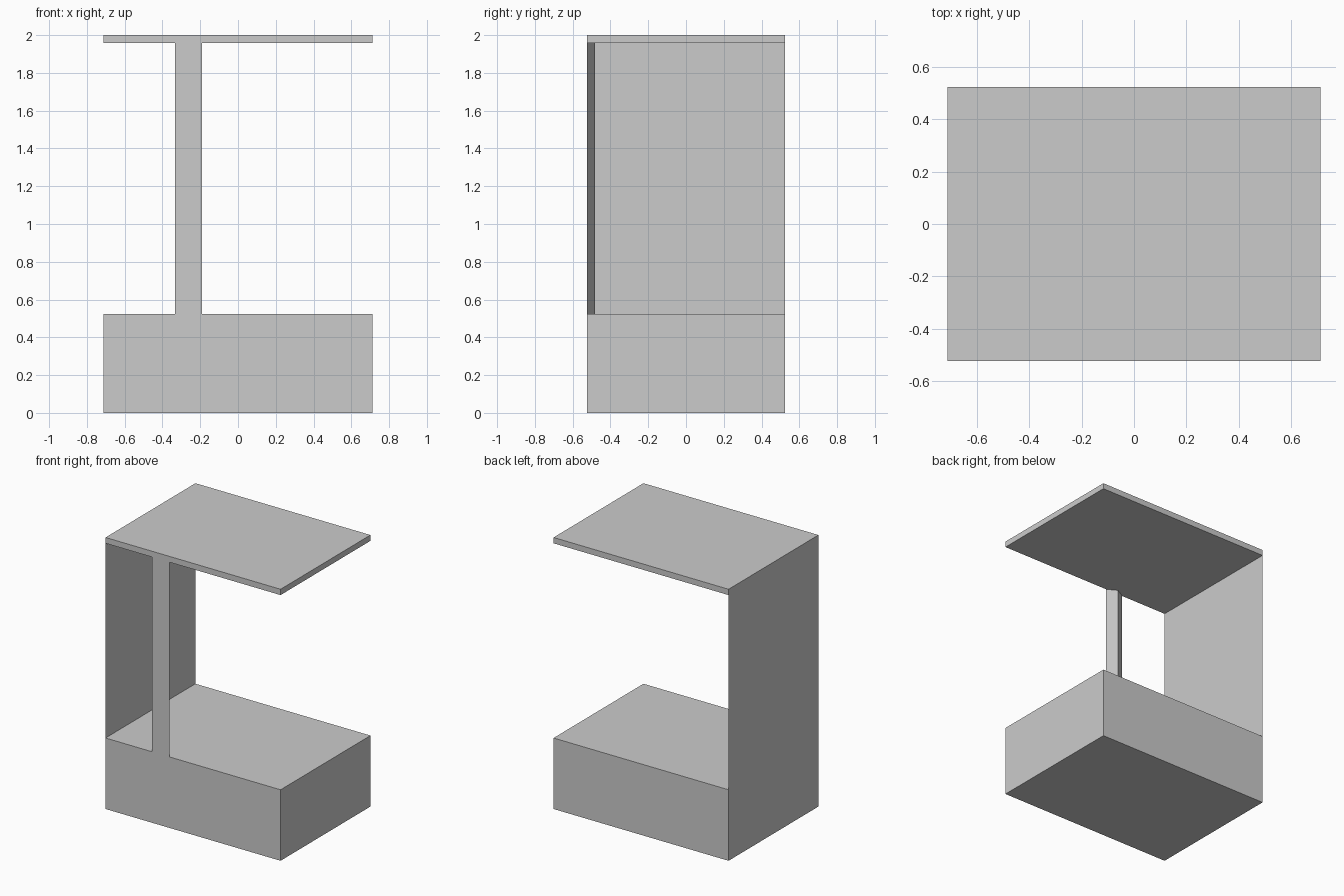
import bpy
import bmesh

cube = bpy.data.objects.get("Cube")
if cube:
    bpy.data.objects.remove(cube, do_unlink=True)

HALF_X, HALF_Y, HEIGHT = 0.713, 0.523, 2.0
BASE_TOP, ROOF_BOTTOM = 0.523, 1.957

grey = bpy.data.materials.new("light_grey")
grey.use_nodes = True
grey.diffuse_color = (0.6, 0.6, 0.6, 1)
grey.node_tree.nodes["Principled BSDF"].inputs["Base Color"].default_value = (0.6, 0.6, 0.6, 1)


def extrude_up(name, outline, z0, z1):
    """Raise a plan outline from z0 to z1; a two-point outline gives a thin sheet."""
    bm = bmesh.new()
    low = [bm.verts.new((x, y, z0)) for x, y in outline]
    if len(low) == 2:
        high = [bm.verts.new((x, y, z1)) for x, y in outline]
        bm.faces.new(low + high[::-1])
    else:
        face = bm.faces.new(low)
        raised = bmesh.ops.extrude_face_region(bm, geom=[face], use_keep_orig=True)
        top = [g for g in raised["geom"] if isinstance(g, bmesh.types.BMVert)]
        bmesh.ops.translate(bm, verts=top, vec=(0, 0, z1 - z0))
        bmesh.ops.recalc_face_normals(bm, faces=bm.faces)
    mesh = bpy.data.meshes.new(name)
    bm.to_mesh(mesh)
    bm.free()
    mesh.materials.append(grey)
    obj = bpy.data.objects.new(name, mesh)
    bpy.context.collection.objects.link(obj)
    return obj


plan = [(-HALF_X, -HALF_Y), (HALF_X, -HALF_Y), (HALF_X, HALF_Y), (-HALF_X, HALF_Y)]

# Solid base block and thin roof slab
extrude_up("base", plan, 0, BASE_TOP)
extrude_up("roof", plan, ROOF_BOTTOM, HEIGHT)

# Sheet wall closing one side
extrude_up("side_wall", [plan[3], plan[0]], BASE_TOP, ROOF_BOTTOM)

# Triangular post, flush with the front
post = [(-0.333, -HALF_Y), (-0.19, -HALF_Y), (-0.262, -0.482)]
extrude_up("front_post", post, BASE_TOP, ROOF_BOTTOM)
